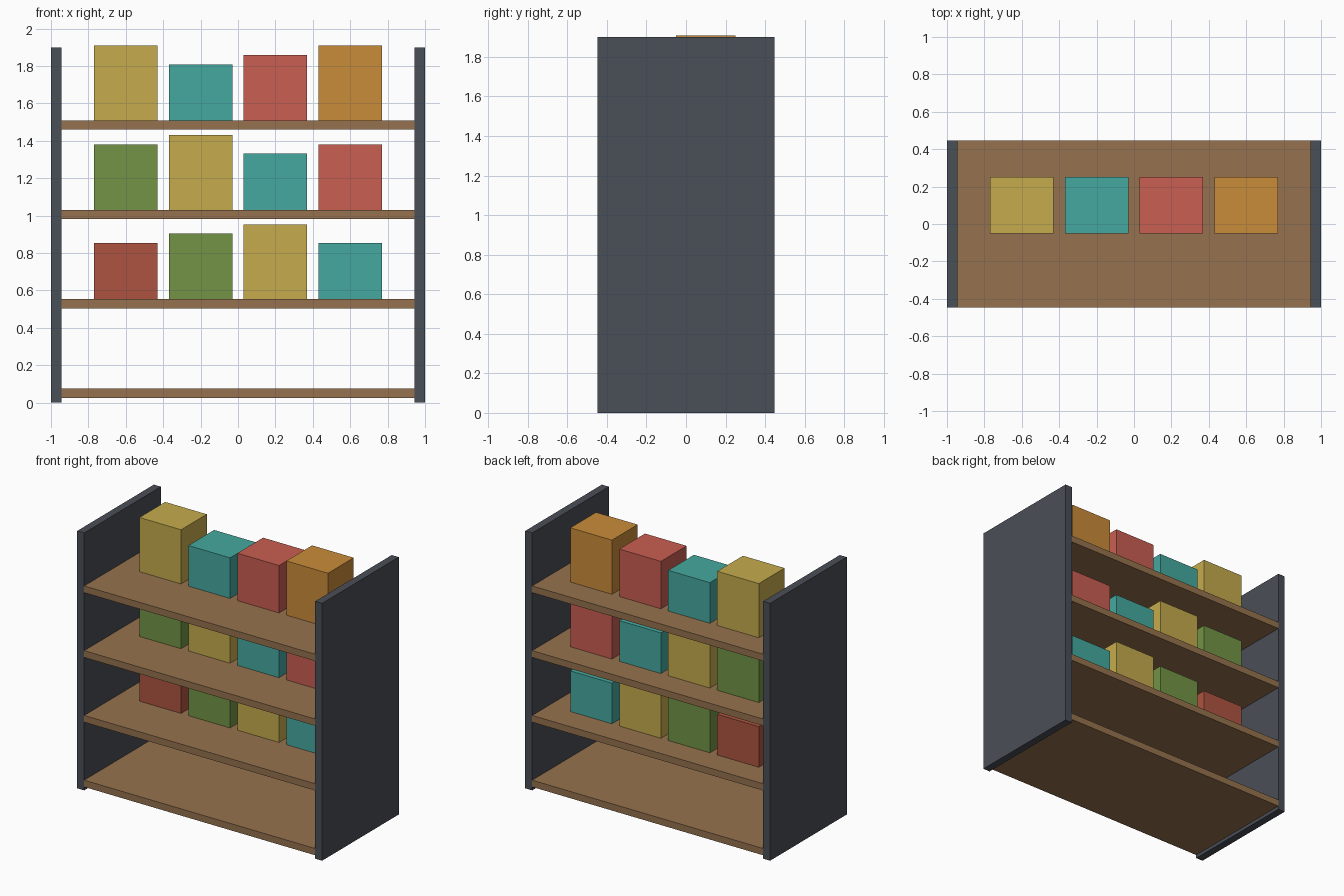
import bpy
from mathutils import Vector

default = bpy.data.objects.get("Cube")
if default:
    bpy.data.objects.remove(default, do_unlink=True)


def linear(c):
    return c / 12.92 if c <= 0.04045 else ((c + 0.055) / 1.055) ** 2.4


def material(name, r, g, b):
    color = [linear(v / 255) for v in (r, g, b)] + [1]
    mat = bpy.data.materials.new(name)
    mat.use_nodes = True
    mat.diffuse_color = color
    shader = next(n for n in mat.node_tree.nodes if n.type == "BSDF_PRINCIPLED")
    shader.inputs["Base Color"].default_value = color
    shader.inputs["Roughness"].default_value = 0.8
    return mat


def box(name, low, high, mat):
    """Axis-aligned block between two opposite corners."""
    low, high = Vector(low), Vector(high)
    bpy.ops.mesh.primitive_cube_add(size=1, location=(low + high) / 2)
    obj = bpy.context.object
    obj.name = name
    obj.scale = high - low
    bpy.ops.object.transform_apply(location=False, rotation=False, scale=True)
    obj.data.materials.append(mat)
    return obj


slate = material("slate", 74, 78, 87)
wood = material("wood_brown", 150, 114, 78)
yellow = material("mustard_yellow", 197, 171, 77)
teal = material("teal", 69, 169, 160)
red = material("coral_red", 201, 94, 82)
orange = material("orange", 201, 140, 58)
green = material("leaf_green", 115, 148, 70)
rust = material("rust_red", 173, 84, 65)

DEPTH = 0.447      # half depth of the unit
INNER = 0.943      # inner face of the side panels
HEIGHT = 1.9
THICK = 0.05       # shelf thickness

# Side panels
box("left_panel", (INNER, -DEPTH, 0), (1, DEPTH, HEIGHT), slate)
box("right_panel", (-1, -DEPTH, 0), (-INNER, DEPTH, HEIGHT), slate)

# Goods on each shelf, bottom to top: colours and heights from right to left
rows = [
    ("bottom", [], []),
    ("lower", [rust, green, yellow, teal], [0.3, 0.35, 0.4, 0.3]),
    ("middle", [green, yellow, teal, red], [0.35, 0.4, 0.3, 0.35]),
    ("top", [yellow, teal, red, orange], [0.4, 0.3, 0.35, 0.4]),
]
for level, (label, colors, heights) in enumerate(rows):
    # Shelf board
    base = 0.025 + level * 0.478
    top = base + THICK
    box(label + "_shelf", (-INNER, -DEPTH, base), (INNER, DEPTH, top), wood)
    # Boxes standing on the shelf
    for i, (mat, height) in enumerate(zip(colors, heights)):
        x = -0.6 + i * 0.4
        box(f"{label}_goods_box_{i + 1}", (x - 0.17, -0.05, top),
            (x + 0.17, 0.25, top + height), mat)
